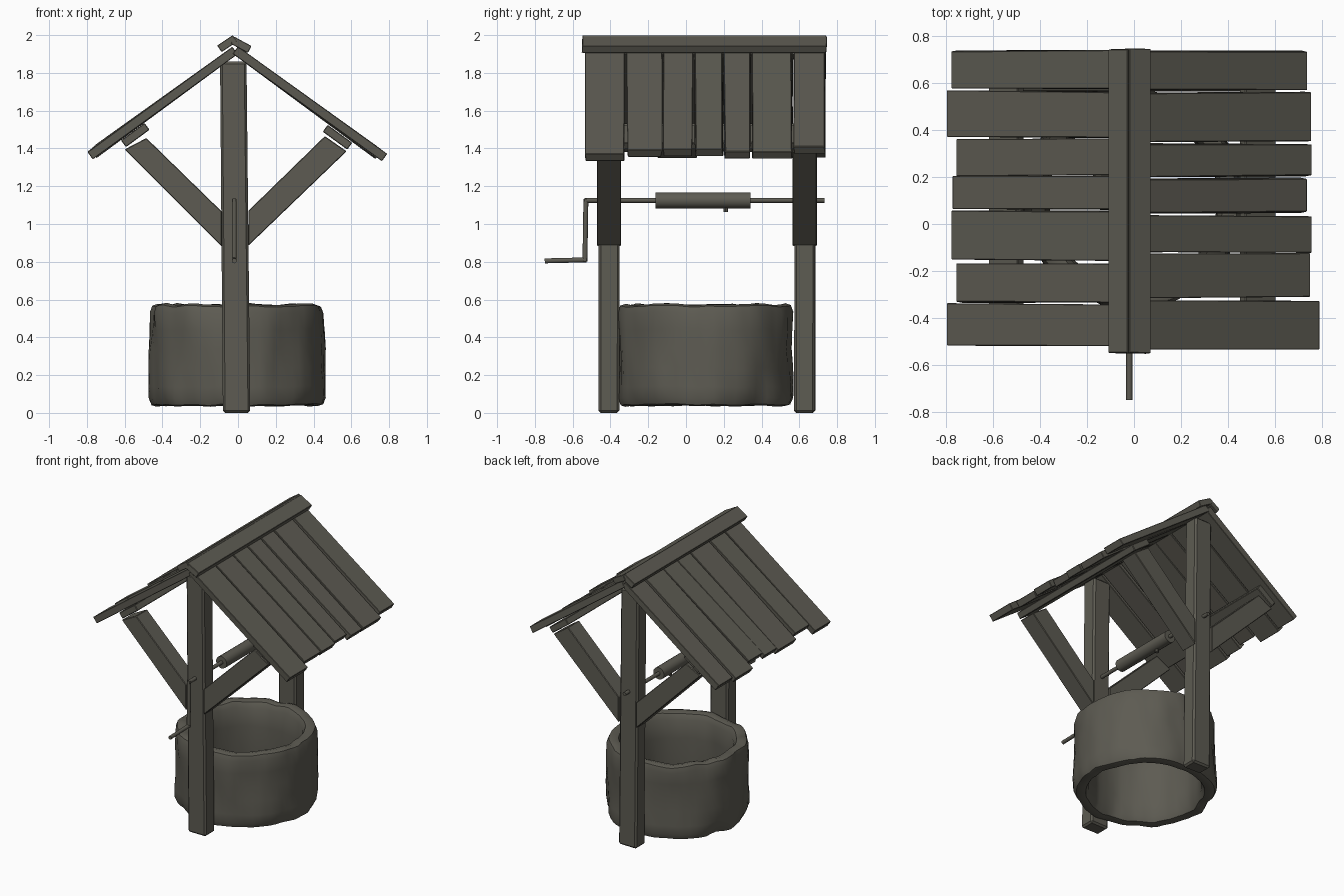
import bpy, bmesh, math, random
from mathutils import Vector, noise

random.seed(4)
if "Cube" in bpy.data.objects:
    bpy.data.objects.remove(bpy.data.objects["Cube"], do_unlink=True)

mat = bpy.data.materials.new("weathered grey brown")
mat.use_nodes = True
COLOUR = (0.11, 0.105, 0.085, 1)
mat.diffuse_color = COLOUR
mat.node_tree.nodes["Principled BSDF"].inputs["Base Color"].default_value = COLOUR


def finish(name, bm, bevel=0.0, smooth=False):
    bmesh.ops.recalc_face_normals(bm, faces=bm.faces)
    mesh = bpy.data.meshes.new(name)
    bm.to_mesh(mesh)
    bm.free()
    mesh.materials.append(mat)
    obj = bpy.data.objects.new(name, mesh)
    bpy.context.collection.objects.link(obj)
    if bevel:
        mod = obj.modifiers.new("worn edges", "BEVEL")
        mod.width = bevel
    if smooth:
        bpy.ops.object.select_all(action="DESELECT")
        obj.select_set(True)
        bpy.context.view_layer.objects.active = obj
        bpy.ops.object.shade_smooth_by_angle(angle=math.radians(40))
    return obj


def prism(name, outline, y0, y1, bevel=0.004, wobble=0.0):
    """Extrude an x-z outline along y, with slightly uneven corners."""
    bm = bmesh.new()
    rings = [[bm.verts.new((x, y + random.uniform(-wobble, wobble), z)) for x, z in outline]
             for y in (y0, y1)]
    bm.faces.new(rings[0])
    bm.faces.new(rings[1])
    for i in range(len(outline)):
        j = (i + 1) % len(outline)
        bm.faces.new((rings[0][i], rings[0][j], rings[1][j], rings[1][i]))
    return finish(name, bm, bevel)


def slab(a, b, thick):
    """Outline of a board whose upper edge runs from a to b, with its body below."""
    a, b = Vector(a), Vector(b)
    d = (b - a).normalized()
    n = Vector((-d.y, d.x))
    if n.y > 0:
        n = -n
    return [a, b, b + n * thick, a + n * thick]


def rod(name, points, radius, sides=12):
    """Straight round bars joined end to end, as one object."""
    bm = bmesh.new()
    for p, q in zip(points, points[1:]):
        p, q = Vector(p), Vector(q)
        axis = (q - p).normalized()
        p, q = p - axis * radius * 0.6, q + axis * radius * 0.6
        rot = axis.to_track_quat("Z", "Y").to_matrix().to_4x4()
        rot.translation = (p + q) / 2
        bmesh.ops.create_cone(bm, cap_ends=True, segments=sides, radius1=radius,
                              radius2=radius, depth=(q - p).length, matrix=rot)
    return finish(name, bm, smooth=True)


# Stone ring: a closed profile swept round, with lumpy stone courses
def stone_ring():
    profile = [(0.365, 0.08), (0.36, 0.2), (0.36, 0.4), (0.365, 0.53), (0.385, 0.565),
               (0.42, 0.575), (0.448, 0.565), (0.46, 0.53), (0.46, 0.44), (0.462, 0.34),
               (0.462, 0.24), (0.462, 0.14), (0.46, 0.08), (0.445, 0.045), (0.42, 0.038),
               (0.385, 0.045)]
    segments = 72
    bm = bmesh.new()
    rings = []
    for i in range(segments):
        t = math.tau * i / segments
        c, s = math.cos(t), math.sin(t)
        ring = []
        for r, z in profile:
            bump = noise.noise(Vector((c * 2.6, s * 2.6, z * 3.5 + 7)))
            fine = noise.noise(Vector((c * 6, s * 6, z * 5)))
            r += (0.022 * bump + 0.010 * fine) * (1 if r > 0.4 else 0.6)
            lift = 0.012 * noise.noise(Vector((c * 4, s * 4, round(z) + 3)))
            ring.append(bm.verts.new((r * c - 0.005, r * s + 0.105, z + lift)))
        rings.append(ring)
    n = len(profile)
    for i in range(segments):
        a, b = rings[i], rings[(i + 1) % segments]
        for k in range(n):
            m = (k + 1) % n
            bm.faces.new((a[k], b[k], b[m], a[m]))
    finish("stone_ring", bm, smooth=True)


stone_ring()

# Posts and their braces
for end, y0, y1 in (("front", -0.46, -0.352), ("back", 0.575, 0.685)):
    prism(end + "_post", [(-0.08, 0), (0.065, 0), (0.045, 1.86), (-0.095, 1.86)],
          y0, y1, 0.012, 0.004)
    prism(end + "_left_brace", [(0.055, 0.885), (0.055, 1.07), (0.46, 1.465), (0.575, 1.385)],
          y0 - 0.012, y1 + 0.008)
    prism(end + "_right_brace", [(-0.085, 0.88), (-0.085, 1.065), (-0.485, 1.455), (-0.6, 1.395)],
          y0 - 0.012, y1 + 0.008)

# Rails under the roof boards
prism("left_rail", slab((0.475, 1.525), (0.605, 1.43), 0.045), -0.475, 0.7)
prism("right_rail", slab((-0.495, 1.535), (-0.62, 1.443), 0.045), -0.475, 0.7)

# Roof boards: y start, y end, outer x
left_boards = [(-0.53, -0.325, 0.79), (-0.312, -0.128, 0.75), (-0.122, 0.035, 0.757),
               (0.048, 0.195, 0.737), (0.203, 0.343, 0.757), (0.353, 0.56, 0.755),
               (0.572, 0.735, 0.738)]
right_boards = [(-0.515, -0.34, 0.797), (-0.335, -0.17, 0.757), (-0.155, 0.055, 0.778),
                (0.062, 0.2, 0.773), (0.207, 0.36, 0.757), (0.367, 0.565, 0.797),
                (0.573, 0.737, 0.778)]
for side, sign, ridge, boards in (("left", 1, 0.0, left_boards), ("right", -1, 0.03, right_boards)):
    for i, (y0, y1, reach) in enumerate(boards):
        drop = random.uniform(-0.012, 0.006)
        top = (sign * ridge, 1.94 + (0 if sign > 0 else -0.002))
        eave = (sign * reach, 1.94 - (reach - ridge) * 0.725 + drop)
        prism(f"{side}_roof_board_{i + 1}", slab(top, eave, 0.048), y0, y1, 0.003, 0.005)

# Ridge caps
prism("right_ridge_cap", slab((-0.11, 1.945), (-0.028, 2.0), 0.042), -0.55, 0.745, 0.003, 0.003)
prism("left_ridge_cap", slab((-0.02, 1.992), (0.072, 1.942), 0.042), -0.55, 0.745, 0.003, 0.003)

# Winding axle, drum and crank
X, Z = -0.02, 1.125
rod("axle_and_crank", [(X, 0.725, Z), (X, -0.53, Z), (X, -0.535, 0.81), (X, -0.74, 0.805)], 0.013)
rod("winding_drum", [(X, -0.135, Z), (X, 0.315, Z)], 0.043, 16)
rod("drum_peg", [(X, 0.21, Z), (X, 0.21, 1.07)], 0.012, 8)
